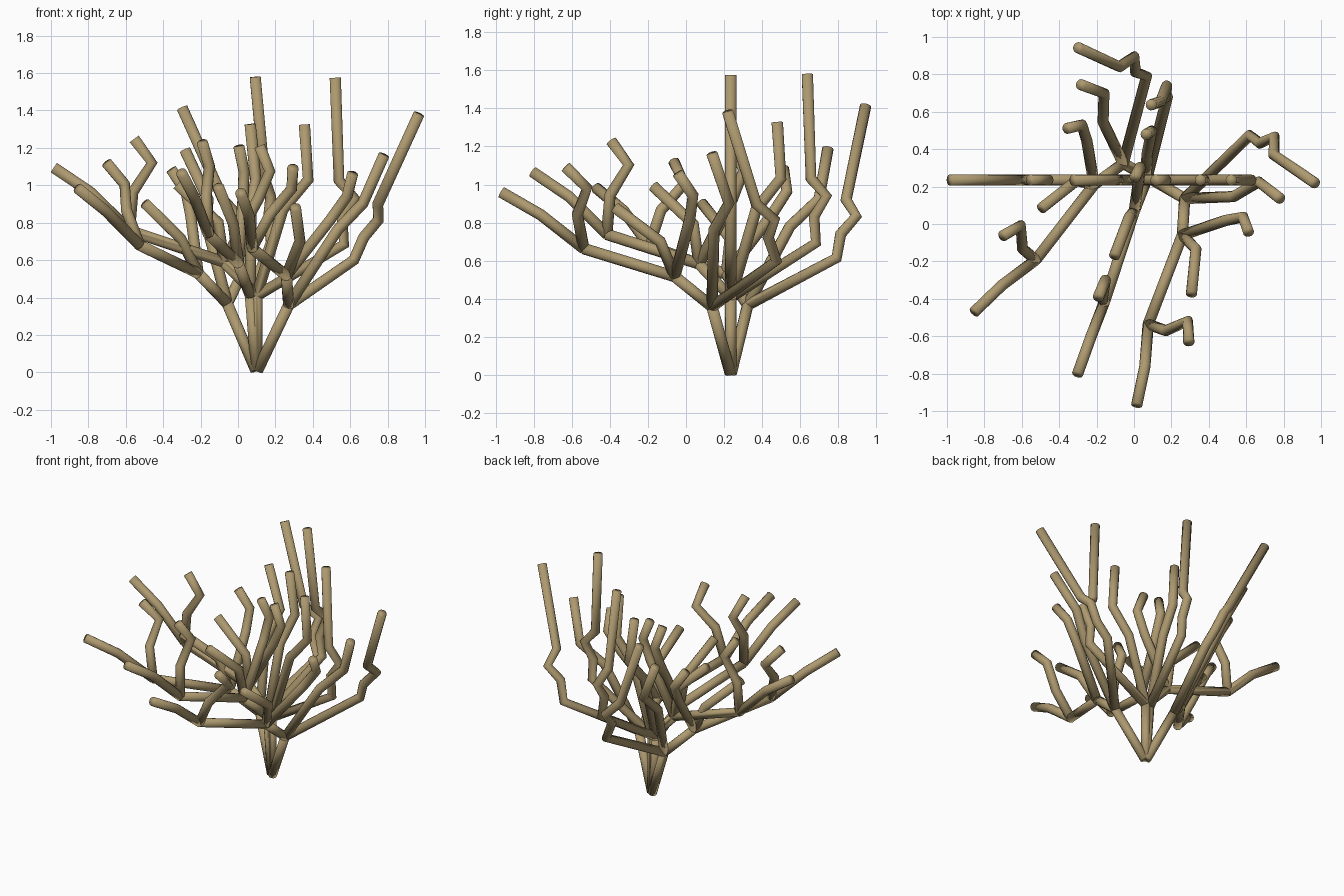
import bpy
import bmesh
from math import radians
from mathutils import Matrix, Vector

if "Cube" in bpy.data.objects:
    bpy.data.objects.remove(bpy.data.objects["Cube"])

R = 0.03
BASE = Vector((0.1, 0.235, 0.0))

wood = bpy.data.materials.new("bark")
wood.diffuse_color = (0.42, 0.32, 0.16, 1)
wood.use_nodes = True
wood.node_tree.nodes["Principled BSDF"].inputs["Base Color"].default_value = wood.diffuse_color

# One flat fan of branches: (sideways, up) points
FORK, NODE1, NODE2 = (0, 0.41), (-0.175, 0.59), (-0.68, 0.757)
FAN = {
    "trunk": [(0, 0.012), FORK],
    "lower_limb": [FORK, NODE1],
    "long_limb": [NODE1, NODE2],
    "outer_tip": [NODE2, (-0.885, 0.96), (-1.085, 1.095)],
    "outer_crook": [NODE2, (-0.662, 0.963), (-0.56, 1.12), (-0.655, 1.248)],
    "inner_twig": [NODE1, (-0.205, 0.80), (-0.425, 1.005)],
    "middle_crook": [NODE1, (0.01, 0.93), (0.07, 1.075), (0.015, 1.21)],
    "upright_twig": [FORK, (0.14, 0.87), (0.275, 1.03), (0.255, 1.325)],
    "tall_limb": [FORK, (0.467, 0.685), (0.457, 0.825), (0.525, 0.93),
                  (0.44, 1.025), (0.42, 1.575)],
}

# Stems: name, roll of the fan, azimuth of the lean axis, lean angle
STEMS = [
    ("left_stem", 60.5, 60.5, -26.2),
    ("right_stem", 60, 60, 28.8),
    ("upright_stem", 0, 0, 0),
    ("cross_stem", 73.2, -90, 4.7),
]


def tube(curve, points):
    s = curve.splines.new('POLY')
    s.points.add(len(points) - 1)
    for p, co in zip(s.points, points):
        p.co = (*co, 1)


for name, roll, axis_az, lean in STEMS:
    axis = Matrix.Rotation(radians(axis_az), 3, 'Z') @ Vector((1, 0, 0))
    turn = (Matrix.Rotation(radians(lean), 3, axis)
            @ Matrix.Rotation(radians(roll), 3, 'Z'))
    cu = bpy.data.curves.new(name, 'CURVE')
    cu.dimensions = '3D'
    cu.bevel_depth = R
    cu.bevel_resolution = 4
    cu.use_fill_caps = True
    for pts in FAN.values():
        tube(cu, [BASE + turn @ Vector((s, 0, z)) for s, z in pts])
    ob = bpy.data.objects.new(name, cu)
    bpy.context.collection.objects.link(ob)
    cu.materials.append(wood)

    # Turn the swept tubes into a smooth mesh with welded end caps
    bpy.ops.object.select_all(action='DESELECT')
    ob.select_set(True)
    bpy.context.view_layer.objects.active = ob
    bpy.ops.object.convert(target='MESH')
    ob = bpy.context.view_layer.objects.active
    bm = bmesh.new()
    bm.from_mesh(ob.data)
    bmesh.ops.remove_doubles(bm, verts=bm.verts, dist=0.0002)
    bmesh.ops.recalc_face_normals(bm, faces=bm.faces)
    bm.to_mesh(ob.data)
    bm.free()
    bpy.ops.object.shade_smooth()
